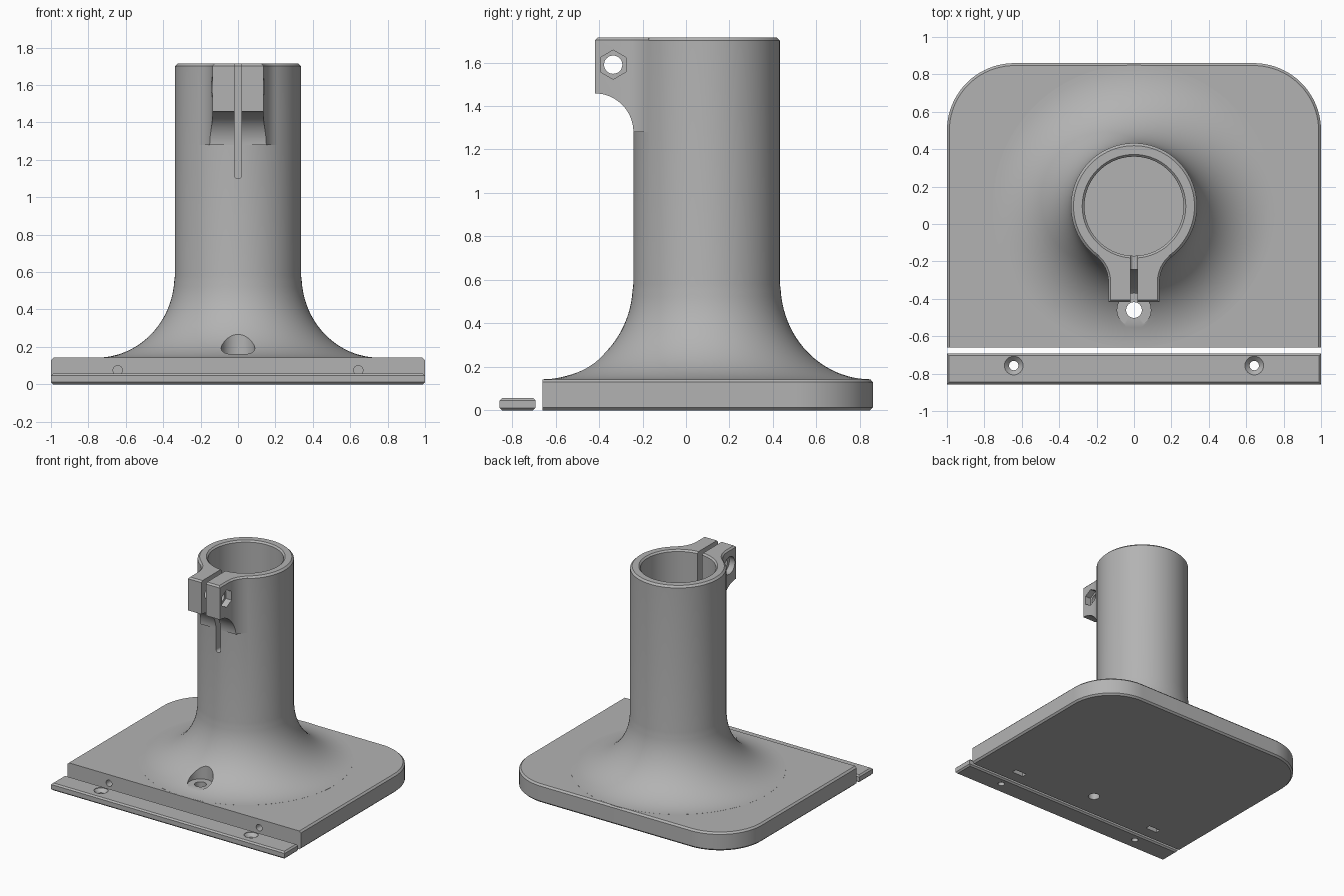
import bpy, bmesh, math
from mathutils import Matrix, Vector

if "Cube" in bpy.data.objects:
    bpy.data.objects.remove(bpy.data.objects["Cube"])

gray = bpy.data.materials.new("plain gray")
gray.diffuse_color = (0.45, 0.45, 0.45, 1)
gray.use_nodes = True
gray.node_tree.nodes["Principled BSDF"].inputs["Base Color"].default_value = gray.diffuse_color

CY, R, TOP, DECK = 0.095, 0.3375, 1.715, 0.142   # column centre y, radius, heights


def make(name, bm):
    bmesh.ops.recalc_face_normals(bm, faces=bm.faces)
    mesh = bpy.data.meshes.new(name)
    bm.to_mesh(mesh)
    bm.free()
    mesh.materials.append(gray)
    ob = bpy.data.objects.new(name, mesh)
    bpy.context.collection.objects.link(ob)
    return ob


def prism(name, outline, z0, z1, chamfer=0.0, keep=lambda e: True):
    """Extrude an xy outline; chamfer the horizontal edges that pass keep."""
    bm = bmesh.new()
    f = bm.faces.new([bm.verts.new((x, y, z0)) for x, y in outline])
    up = bmesh.ops.extrude_face_region(bm, geom=[f])["geom"]
    bmesh.ops.translate(bm, vec=(0, 0, z1 - z0),
                        verts=[v for v in up if isinstance(v, bmesh.types.BMVert)])
    bmesh.ops.recalc_face_normals(bm, faces=bm.faces)
    if chamfer:
        edges = [e for e in bm.edges
                 if abs(e.verts[0].co.z - e.verts[1].co.z) < 1e-5 and keep(e)]
        bmesh.ops.bevel(bm, geom=edges, offset=chamfer, segments=1,
                        affect='EDGES', profile=0.5)
    return make(name, bm)


def revolve(name, profile, center, steps=96):
    """Spin an (r, z) profile round a vertical axis, closing both ends."""
    bm = bmesh.new()
    rings = [[bm.verts.new((center[0] + r * math.cos(2 * math.pi * i / steps),
                            center[1] + r * math.sin(2 * math.pi * i / steps), z))
              for i in range(steps)] for r, z in profile]
    for a, b in zip(rings, rings[1:]):
        for i in range(steps):
            j = (i + 1) % steps
            bm.faces.new((a[i], a[j], b[j], b[i]))
    bm.faces.new(rings[0])
    bm.faces.new(rings[-1])
    return make(name, bm)


def rod(axis, center, r, length, sides=32):
    """Cutter cylinder or hexagon along x or y."""
    bm = bmesh.new()
    turn = Matrix.Rotation(math.pi / 2, 4, 'Y' if axis == 'x' else 'X')
    spin = Matrix.Rotation(math.pi / 2, 4, 'Z')
    bmesh.ops.create_cone(bm, cap_ends=True, segments=sides, radius1=r, radius2=r,
                          depth=length, matrix=Matrix.Translation(center) @ turn @ spin)
    return make("cutter", bm)


def box(x0, x1, y0, y1, z0, z1):
    return prism("cutter", [(x0, y0), (x1, y0), (x1, y1), (x0, y1)], z0, z1)


def boolean(ob, other, op='DIFFERENCE'):
    mod = ob.modifiers.new("bool", 'BOOLEAN')
    mod.operation, mod.object, mod.solver = op, other, 'EXACT'
    bpy.context.view_layer.objects.active = ob
    bpy.ops.object.modifier_apply(modifier=mod.name)
    bpy.data.objects.remove(other)


def arc(cx, cy, r, a0, a1, n):
    return [(cx + r * math.cos(math.radians(a0 + (a1 - a0) * i / n)),
             cy + r * math.sin(math.radians(a0 + (a1 - a0) * i / n))) for i in range(n + 1)]


# Base plate with rounded back corners
outline = [(-1, -0.66), (1, -0.66)] + arc(0.64, 0.5, 0.36, 0, 90, 20) \
    + arc(-0.64, 0.5, 0.36, 90, 180, 20)
stand = prism("stand", outline, 0, DECK, 0.013,
              lambda e: max(v.co.y for v in e.verts) > -0.65)

# Flared column
flare = [(0.755 - 0.415 * math.sin(t), 0.58 - 0.4375 * math.cos(t))
         for t in [math.pi / 2 * i / 24 for i in range(24)]]
column = revolve("column", [(0.755, 0.06)] + flare
                 + [(R, 0.58), (R, TOP - 0.014), (R - 0.014, TOP)], (0, CY))
boolean(stand, column, 'UNION')

# Clamp lug, blended into the column at its sides and undercut below
W, YC = 0.137, -0.31
F = (W * W + (CY - YC) ** 2 - R * R) / (2 * (R - W))
a_end = math.degrees(math.atan2(CY - YC, -(W + F)))
side = [(W, -0.418)] + arc(W + F, YC, F, 180, a_end, 12)
side.append((side[-1][0] * 0.86, CY + (side[-1][1] - CY) * 0.86))
lug = prism("lug", side + [(-x, y) for x, y in reversed(side)], 1.28, TOP, 0.012,
            lambda e: min(v.co.z for v in e.verts) > 1.5)
boolean(lug, rod('x', (0, -0.42, 1.28), 0.178, 1, 96))
boolean(stand, lug, 'UNION')

# Tube bore with a chamfered mouth
boolean(stand, revolve("cutter", [(0.265, 0.165), (0.265, TOP - 0.012),
                                  (0.277, TOP), (0.277, TOP + 0.1)], (0, CY)))

# Clamp slot with a round end
boolean(stand, box(-0.02, 0.02, -0.6, 0, 1.12, 1.9))
boolean(stand, rod('y', (0, -0.3, 1.12), 0.02, 0.6))

# Clamp bolt hole, hex nut pocket and round head pocket
boolean(stand, rod('x', (0, -0.335, 1.59), 0.042, 1))
boolean(stand, rod('x', (0.29, -0.335, 1.59), 0.067, 0.4, 6))
boolean(stand, rod('x', (-0.29, -0.335, 1.59), 0.067, 0.4))

# Mounting screw hole in the foot
boolean(stand, revolve("cutter", [(0.042, -0.1), (0.042, 0.163),
                                  (0.09, 0.163), (0.09, 0.6)], (0, -0.46), 48))

# Front screw holes and nut slots
for s in (-1, 1):
    boolean(stand, rod('y', (s * 0.643, -0.6, 0.075), 0.025, 0.24))
    boolean(stand, box(s * 0.643 - 0.05, s * 0.643 + 0.05, -0.57, -0.53, -0.1, 0.12))

# Loose front strip with countersunk holes
strip = prism("front_strip", [(-1, -0.857), (1, -0.857), (1, -0.693), (-1, -0.693)],
              0, 0.057, 0.011)
for s in (-1, 1):
    boolean(strip, revolve("cutter", [(0.025, -0.1), (0.025, 0.028), (0.05, 0.053),
                                      (0.05, 0.2)], (s * 0.643, -0.757), 32))

# Smooth curved surfaces, keep edges crisp
for ob in (stand, strip):
    bpy.ops.object.select_all(action='DESELECT')
    ob.select_set(True)
    bpy.context.view_layer.objects.active = ob
    bpy.ops.object.shade_smooth_by_angle(angle=math.radians(25))
